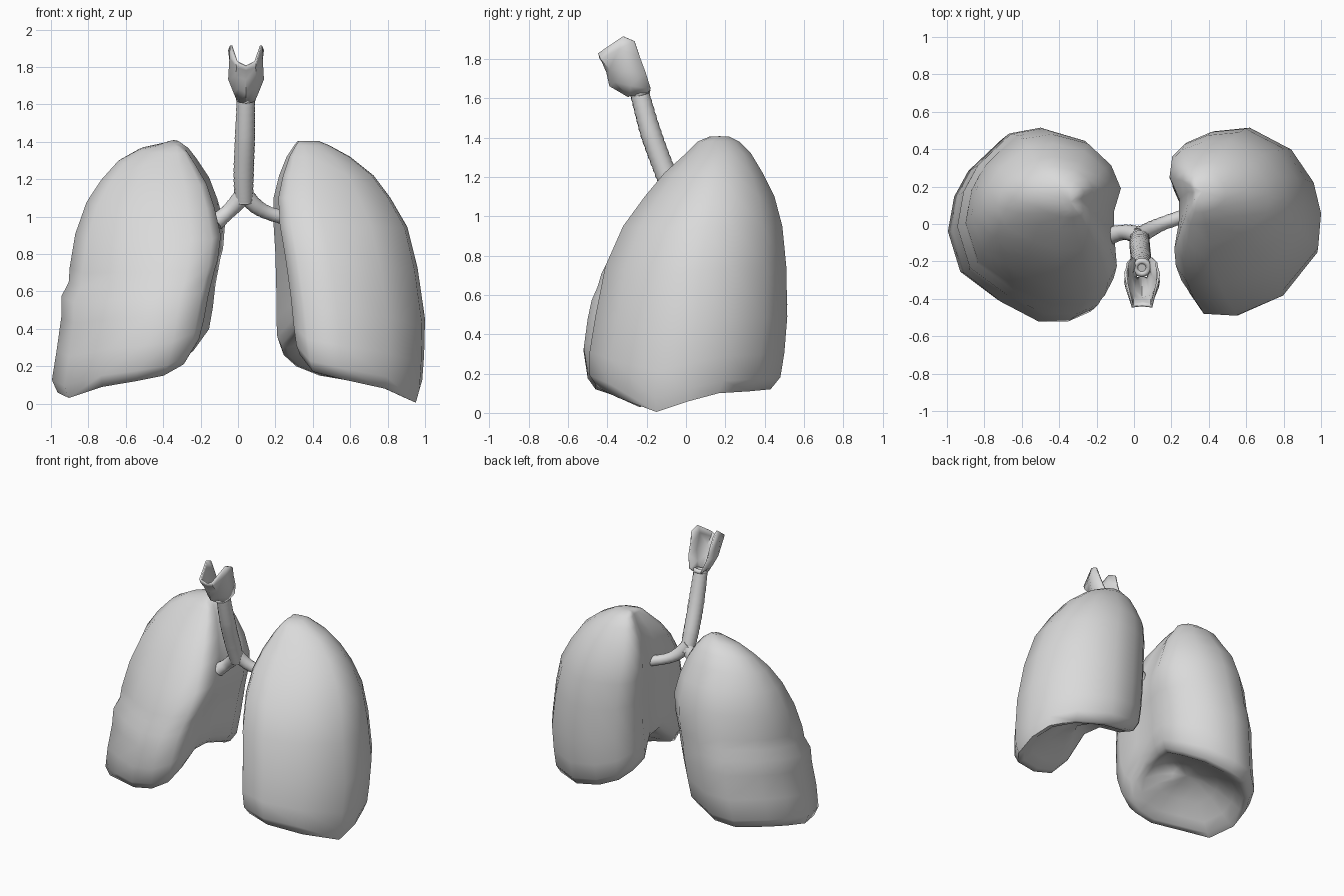
import bpy, bmesh, math
from mathutils import Vector

cube = bpy.data.objects.get("Cube")
if cube:
    bpy.data.objects.remove(cube, do_unlink=True)

grey = bpy.data.materials.new("plain_grey")
grey.use_nodes = True
grey.diffuse_color = (0.7, 0.7, 0.7, 1)
grey.node_tree.nodes["Principled BSDF"].inputs["Base Color"].default_value = (0.7, 0.7, 0.7, 1)


def loft(name, rings, closed=True, caps=True, angle=60):
    """Skin a list of equal-length point rings and shade the result smooth."""
    bm = bmesh.new()
    rows = [[bm.verts.new(p) for p in ring] for ring in rings]
    n = len(rows[0])
    for a, b in zip(rows, rows[1:]):
        for i in range(n if closed else n - 1):
            j = (i + 1) % n
            bm.faces.new((a[i], a[j], b[j], b[i]))
    if caps:
        for row in (rows[0], rows[-1]):
            middle = bm.verts.new(sum((v.co for v in row), Vector()) / n)
            for i in range(n):
                bm.faces.new((row[i], row[(i + 1) % n], middle))
    bmesh.ops.recalc_face_normals(bm, faces=bm.faces)
    mesh = bpy.data.meshes.new(name)
    bm.to_mesh(mesh)
    bm.free()
    mesh.materials.append(grey)
    obj = bpy.data.objects.new(name, mesh)
    bpy.context.collection.objects.link(obj)
    bpy.ops.object.select_all(action='DESELECT')
    obj.select_set(True)
    bpy.context.view_layer.objects.active = obj
    bpy.ops.object.shade_smooth_by_angle(angle=math.radians(angle))
    return obj


def lung(name, outline, levels, notch, slant):
    """Outline: medial to lateral, front to back, rim height. Levels: z, inner x, outer x, front y, back y."""
    rings = []
    base = levels[0][0]
    for z, x0, x1, y0, y1 in levels:
        fade = max(0, (1 - z) / (1 - base))
        wave = math.sin(math.pi * (z - base) / 1.4)
        ring = []
        for u, v, rim_z in outline:
            # the front edge draws back from the heart lower down
            u += notch * (fade - 0.4) * max(0, 0.6 - v) * (1 - u)
            ring.append(Vector((x0 + (x1 - x0) * u, y0 + (y1 - y0) * v,
                                z + (rim_z - base) * fade + slant * (v - 0.5) * wave)))
        rings.append(ring)
    # rounded rim and hollow underside that rests on the diaphragm
    rim = rings[0]
    centre = sum(rim, Vector()) / len(rim)
    for scale, lift in ((0.9, 0.0), (0.76, 0.035), (0.5, 0.09), (0.25, 0.12)):
        rings.insert(0, [centre + (p - centre) * scale + Vector((0, 0, lift)) for p in rim])
    return loft(name, rings, angle=75)


left_outline = [(.17, .01, .17), (.08, .12, .26), (.1, .33, .4), (.09, .52, .4), (0, .7, .31),
                (.02, .84, .26), (.11, .92, .2), (.28, .98, .15), (.52, 1, .12), (.8, .88, .11),
                (.95, .7, .1), (1, .53, .06), (.98, .34, .005), (.74, .11, .08), (.4, 0, .13)]
left_levels = [(.14, .23, .965, -.45, .43), (.2, .21, .985, -.49, .48), (.32, .205, .995, -.49, .5),
               (.5, .205, 1, -.46, .515), (.75, .2, .96, -.41, .51), (.95, .19, .905, -.32, .49),
               (1.1, .19, .815, -.21, .45), (1.22, .22, .725, -.11, .39), (1.32, .26, .6, 0, .33),
               (1.38, .3, .49, .06, .27), (1.405, .32, .43, .12, .22)]
lung("left_lung", left_outline, left_levels, 0.22, 0)

right_outline = [(.1, .05, .21), (.04, .15, .3), (.05, .32, .38), (.05, .5, .38), (0, .65, .35),
                 (.065, .8, .28), (.22, .94, .21), (.46, 1, .15), (.66, .97, .13), (.87, .8, .12),
                 (.96, .66, .1), (1, .47, .06), (.92, .25, .03), (.68, .1, .09), (.44, 0, .12), (.24, 0, .15)]
right_levels = [(.16, -.19, -.965, -.46, .43), (.22, -.155, -.995, -.5, .48), (.36, -.135, -.97, -.52, .5),
                (.52, -.12, -.945, -.5, .515), (.62, -.105, -.945, -.48, .51), (.69, -.095, -.905, -.45, .505),
                (.76, -.08, -.9, -.43, .5), (.92, -.07, -.87, -.35, .48), (1.08, -.11, -.81, -.24, .43),
                (1.2, -.155, -.73, -.14, .36), (1.3, -.22, -.64, -.03, .31), (1.36, -.265, -.53, .035, .24),
                (1.39, -.31, -.38, .07, .17)]
lung("right_lung", right_outline, right_levels, 0.1, 0.1)


def tube(name, points, radii, steps, ripple=0, sides=14):
    """Round pipe through a few points, with cartilage ridges."""
    pts = [Vector(p) for p in points]
    rings = []
    for k in range(steps + 1):
        t = k / steps * (len(pts) - 1)
        i = min(int(t), len(pts) - 2)
        f = t - i
        before, after = pts[max(i - 1, 0)], pts[min(i + 2, len(pts) - 1)]
        m0, m1 = (pts[i + 1] - before) / 2, (after - pts[i]) / 2
        pos = (pts[i] * (2*f**3 - 3*f*f + 1) + m0 * (f**3 - 2*f*f + f)
               + pts[i + 1] * (3*f*f - 2*f**3) + m1 * (f**3 - f*f))
        turn = (m0.lerp(m1, f)).to_track_quat('Z', 'Y')
        r = radii[i] + (radii[i + 1] - radii[i]) * f + ripple * (-1) ** k
        rings.append([pos + turn @ Vector((r * math.cos(a), r * math.sin(a), 0))
                      for a in (math.tau * s / sides for s in range(sides))])
    return loft(name, rings)


# windpipe and its two branches
tube("trachea", [(.042, -.237, 1.63), (.037, -.178, 1.42), (.03, -.105, 1.22), (.032, -.055, 1.08)],
     [.048, .054, .054, .048], 36, 0.0015)
tube("right_bronchus", [(.04, -.07, 1.14), (-.01, -.05, 1.07), (-.06, -.045, 1.02), (-.12, -.06, .97)],
     [.045, .044, .04, .047], 14, 0.001)
tube("left_bronchus", [(.025, -.065, 1.14), (.085, -.03, 1.065), (.16, .005, 1.02), (.28, .045, .985)],
     [.045, .042, .036, .038], 16, 0.001)

# ring under the voice box
bpy.ops.mesh.primitive_torus_add(location=(.042, -.232, 1.625), rotation=(.3, 0, 0), major_radius=.036,
                                 minor_radius=.017, major_segments=16, minor_segments=8)
ring = bpy.context.object
ring.name = "cricoid_ring"
ring.data.materials.append(grey)
bpy.ops.object.shade_smooth()

# shield of the voice box, open at the back with raised side horns; half widths are mirrored
shield_rows = [[(0, -.29, 1.61), (.03, -.285, 1.615), (.042, -.24, 1.62), (.03, -.195, 1.63)],
               [(0, -.385, 1.665), (.04, -.36, 1.685), (.062, -.28, 1.665), (.05, -.18, 1.65)],
               [(0, -.4, 1.735), (.05, -.385, 1.75), (.09, -.31, 1.735), (.075, -.205, 1.73)],
               [(0, -.42, 1.785), (.048, -.43, 1.8), (.083, -.34, 1.85), (.08, -.235, 1.81)],
               [(0, -.435, 1.805), (.05, -.443, 1.83), (.08, -.32, 1.915), (.09, -.262, 1.89)]]
mid_x = 0.043
rings = [[(mid_x - w, y, z) for w, y, z in reversed(row[1:])] + [(mid_x + w, y, z) for w, y, z in row]
         for row in shield_rows]
shield = loft("larynx_shield", rings, closed=False, caps=False, angle=40)
wall = shield.modifiers.new("wall", 'SOLIDIFY')
wall.thickness = 0.012
wall.offset = 0
